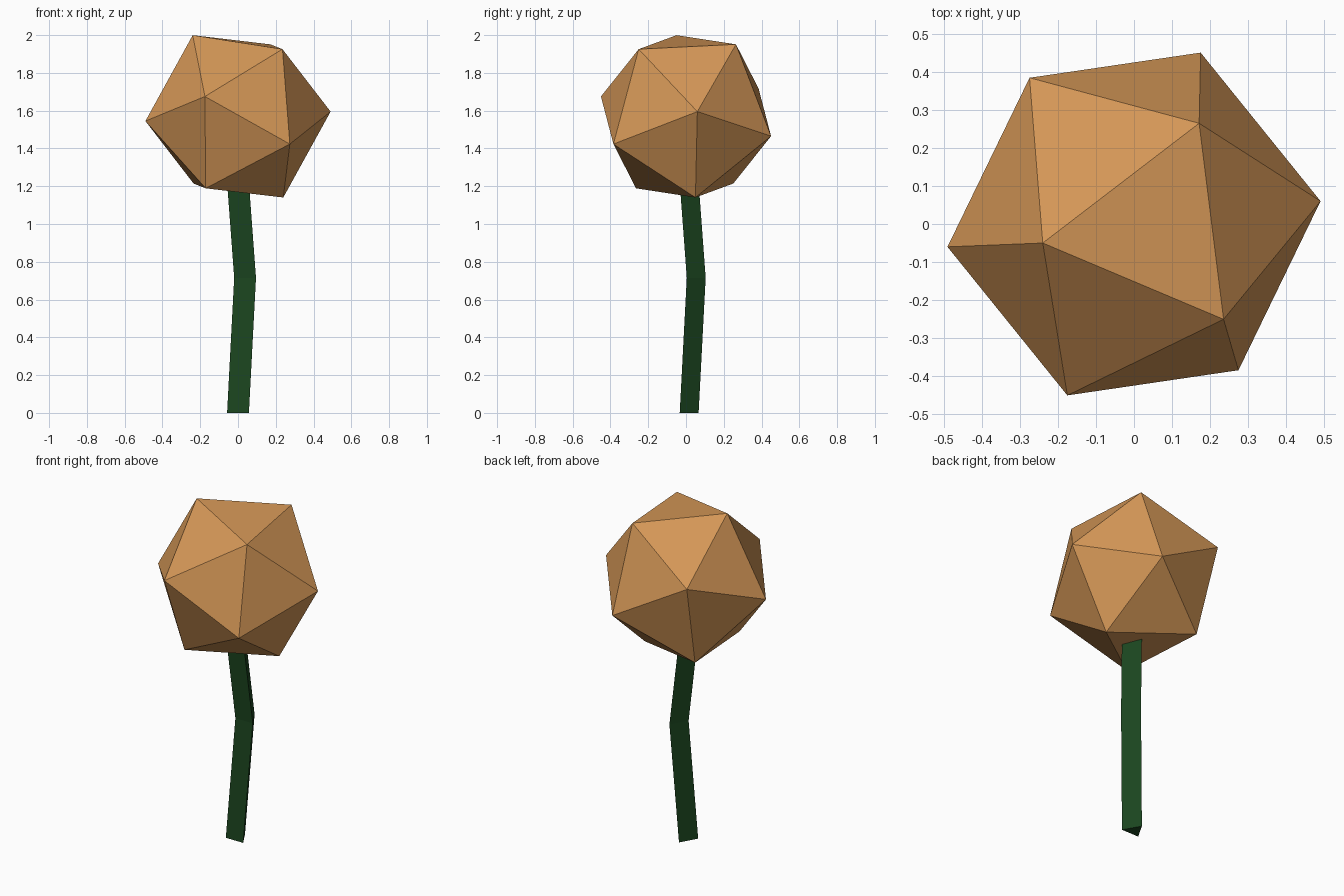
import bpy, bmesh
from math import sin, cos, radians
from mathutils import Vector

if "Cube" in bpy.data.objects:
    bpy.data.objects.remove(bpy.data.objects["Cube"])


def finish(name, bm, color):
    bmesh.ops.recalc_face_normals(bm, faces=bm.faces[:])
    mesh = bpy.data.meshes.new(name)
    bm.to_mesh(mesh)
    bm.free()
    mat = bpy.data.materials.new(name + "_material")
    mat.diffuse_color = (*color, 1)
    mat.use_nodes = True
    mat.node_tree.nodes["Principled BSDF"].inputs["Base Color"].default_value = mat.diffuse_color
    mesh.materials.append(mat)
    obj = bpy.data.objects.new(name, mesh)
    bpy.context.collection.objects.link(obj)
    return obj


# Flower head: tilted icosahedron, six corners and their opposites
corners = [(-0.24, -0.05, 0.43), (0.235, -0.25, 0.355), (0.172, 0.266, 0.383),
           (0.49, 0.06, 0.025), (-0.275, 0.385, 0.147), (-0.175, -0.45, 0.105)]
bm = bmesh.new()
for c in corners:
    for sign in (1, -1):
        bm.verts.new(Vector(c).normalized() * 0.4945 * sign)
bmesh.ops.convex_hull(bm, input=bm.verts[:])
bmesh.ops.translate(bm, verts=bm.verts[:], vec=(0, 0, 1.57))
finish("flower_head", bm, (0.66, 0.31, 0.095))

# Stem: three-sided tube with one bend, ending inside the head
bm = bmesh.new()
rings = []
for shift, z in ((0, 0), (0.0375, 0.715), (0, 1.22)):
    rings.append([bm.verts.new((shift + 0.0667 * cos(radians(a)),
                                shift + 0.0667 * sin(radians(a)), z))
                  for a in (90, 210, 330)])
for lower, upper in zip(rings, rings[1:]):
    for i in range(3):
        j = (i + 1) % 3
        bm.faces.new((lower[i], lower[j], upper[j], upper[i]))
bm.faces.new(rings[0])
bm.faces.new(rings[-1])
finish("stem", bm, (0.011, 0.06, 0.014))
